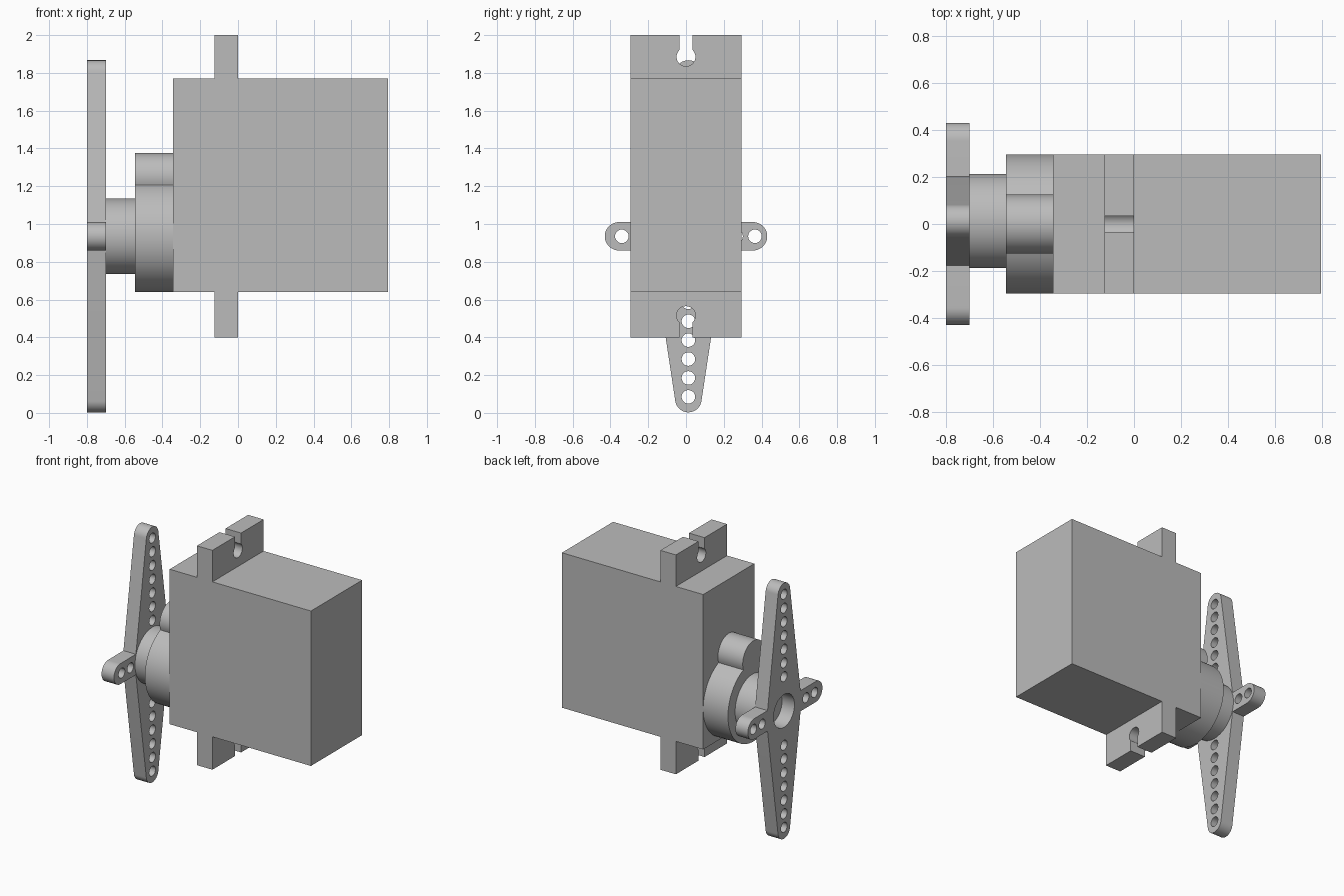
import bpy
import bmesh
from math import sin, cos, radians
from mathutils import Matrix

if "Cube" in bpy.data.objects:
    bpy.data.objects.remove(bpy.data.objects["Cube"])

grey = bpy.data.materials.new("plain_grey")
grey.use_nodes = True
grey.diffuse_color = (0.5, 0.5, 0.5, 1)
grey.node_tree.nodes["Principled BSDF"].inputs["Base Color"].default_value = (0.5, 0.5, 0.5, 1)

AXIS_Z = 0.935    # height of the output shaft
HORN_Y = 0.0125   # slight sideways offset of horn and hub
SIDE = 0.295      # half width of the case


def arc(cy, cz, r, start, end, steps=24):
    """Points on an arc in the y-z plane, angles in degrees."""
    angles = [radians(start + (end - start) * i / steps) for i in range(steps + 1)]
    return [(cy + r * cos(a), cz + r * sin(a)) for a in angles]


def circle(cy, cz, r, steps=32):
    return arc(cy, cz, r, 0, 360, steps)[:-1]


def box(y0, z0, y1, z1):
    return [(y0, z0), (y1, z0), (y1, z1), (y0, z1)]


def plate(name, x0, x1, outline, holes=()):
    """Extrude a y-z outline with optional holes from x0 to x1."""
    curve = bpy.data.curves.new(name + "_profile", "CURVE")
    curve.dimensions = "2D"
    curve.fill_mode = "BOTH"
    curve.extrude = (x1 - x0) / 2
    for loop in [outline, *holes]:
        spline = curve.splines.new("POLY")
        spline.points.add(len(loop) - 1)
        for point, (y, z) in zip(spline.points, loop):
            point.co = (y, z, 0, 1)
        spline.use_cyclic_u = True
    helper = bpy.data.objects.new(name + "_profile", curve)
    bpy.context.scene.collection.objects.link(helper)
    graph = bpy.context.evaluated_depsgraph_get()
    mesh = bpy.data.meshes.new_from_object(helper.evaluated_get(graph))
    bpy.data.objects.remove(helper)
    bpy.data.curves.remove(curve)

    # stand the profile up so it is extruded along x
    turn = Matrix(((0, 0, 1, (x0 + x1) / 2), (1, 0, 0, 0), (0, 1, 0, 0), (0, 0, 0, 1)))
    mesh.transform(turn)
    bm = bmesh.new()
    bm.from_mesh(mesh)
    bmesh.ops.remove_doubles(bm, verts=bm.verts, dist=0.0001)
    bmesh.ops.recalc_face_normals(bm, faces=bm.faces)
    bm.to_mesh(mesh)
    bm.free()
    mesh.name = name
    mesh.materials.clear()
    mesh.materials.append(grey)
    obj = bpy.data.objects.new(name, mesh)
    bpy.context.scene.collection.objects.link(obj)
    bpy.ops.object.select_all(action="DESELECT")
    obj.select_set(True)
    bpy.context.view_layer.objects.active = obj
    bpy.ops.object.shade_smooth_by_angle(angle=radians(30))
    return obj


# Motor case
plate("case", -0.345, 0.795, box(-SIDE, 0.64, SIDE, 1.77))

# Mounting ears with keyhole slots, mirrored about the case middle
slot = arc(0, 1.885, 0.05, 135, 405)
ear = [(-SIDE, 1.77), (-SIDE, 2.0), (-0.035, 2.0)] + slot + [(0.035, 2.0), (SIDE, 2.0), (SIDE, 1.77)]
plate("upper_ear", -0.125, 0, ear)
plate("lower_ear", -0.125, 0, [(y, 2.4 - z if z > 1.77 else 0.64) for y, z in ear])

# Gear housing: large and small round bosses in one outline
housing = arc(0, AXIS_Z, SIDE, 113.4, 426.6, 64) + arc(0, 1.25, 0.125, -20.7, 200.7, 32)[1:-1]
plate("gear_housing", -0.545, -0.345, housing)

# Output hub
plate("hub", -0.7, -0.545, circle(HORN_Y, AXIS_Z, 0.2, 64))

# Four-armed horn
tip, reach, arm = 0.07, 0.862, 0.075
right_half = (arc(0.355, AXIS_Z, arm, -90, 90)
              + [(HORN_Y + 0.19, AXIS_Z + arm)]
              + arc(HORN_Y, AXIS_Z + reach, tip, 8, 172))
left_half = (arc(-0.355, AXIS_Z, arm, 90, 270)
             + [(HORN_Y - 0.19, AXIS_Z - arm)]
             + arc(HORN_Y, AXIS_Z - reach, tip, 188, 352))
outline = (right_half + [(HORN_Y - 0.19, AXIS_Z + arm)]
           + left_half + [(HORN_Y + 0.19, AXIS_Z - arm)])
holes = [circle(HORN_Y, AXIS_Z, 0.12)]
for side in (-1, 1):
    for i in range(7):
        holes.append(circle(HORN_Y, AXIS_Z + side * (0.25 + 0.1 * i), 0.036, 20))
    for i in range(2):
        holes.append(circle(HORN_Y + side * (0.2525 + 0.1 * i), AXIS_Z, 0.036, 20))
plate("horn", -0.8, -0.7, outline, holes)
